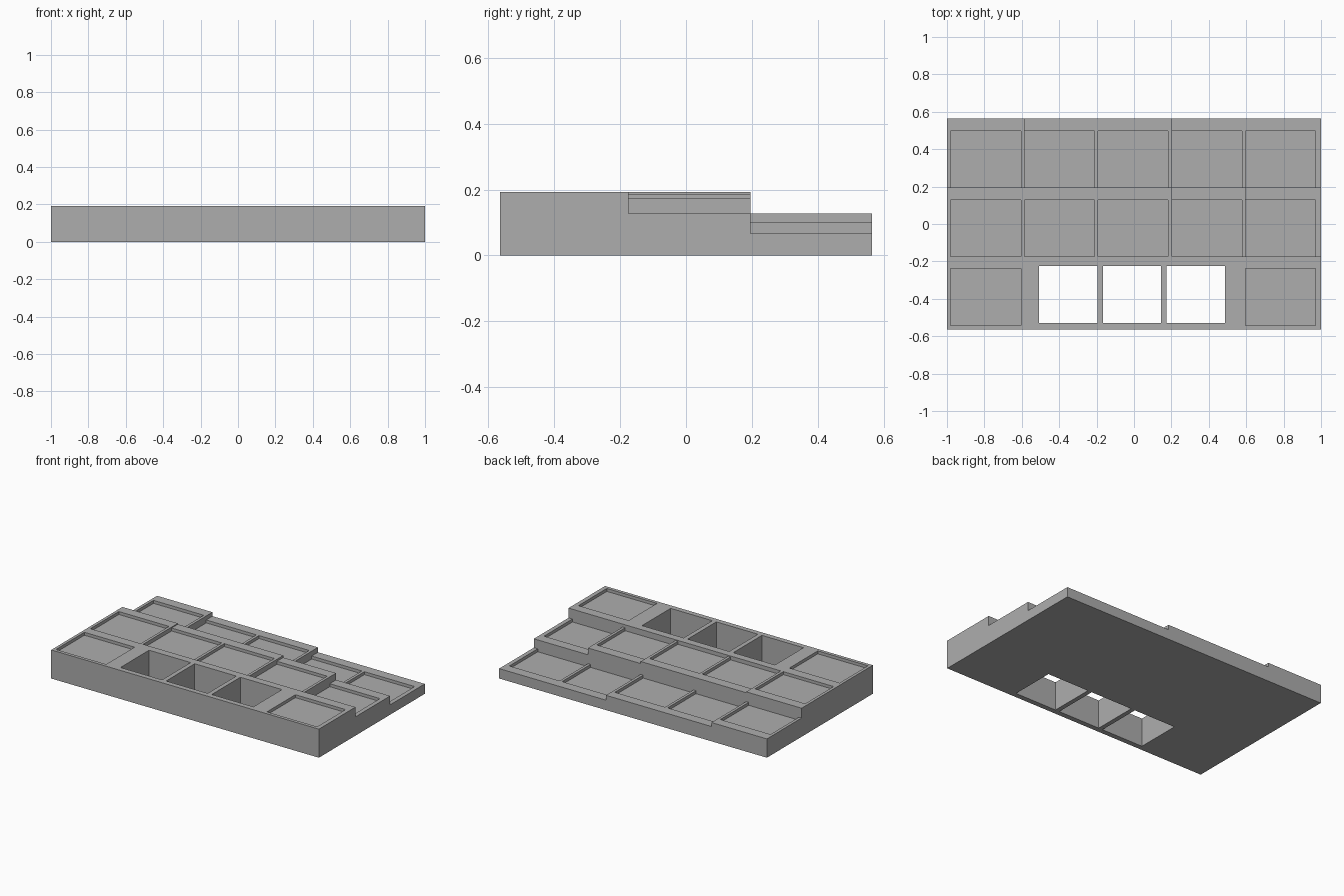
import bpy
import bmesh

cube = bpy.data.objects.get("Cube")
if cube:
    bpy.data.objects.remove(cube, do_unlink=True)

grey = bpy.data.materials.new("matte_grey")
grey.use_nodes = True
colour = (0.42, 0.42, 0.42, 1)
grey.diffuse_color = colour
grey.node_tree.nodes["Principled BSDF"].inputs["Base Color"].default_value = colour


def box(name, low, high):
    """Box object between two opposite corners."""
    bm = bmesh.new()
    bmesh.ops.create_cube(bm, size=1)
    for v in bm.verts:
        v.co = [lo if c < 0 else hi for c, lo, hi in zip(v.co, low, high)]
    mesh = bpy.data.meshes.new(name)
    bm.to_mesh(mesh)
    bm.free()
    mesh.materials.append(grey)
    obj = bpy.data.objects.new(name, mesh)
    bpy.context.collection.objects.link(obj)
    return obj


def cut(target, low, high):
    """Subtract a box from the target and discard the cutter."""
    cutter = box("cutter", low, high)
    cutter.hide_render = True
    mod = target.modifiers.new("cut", "BOOLEAN")
    mod.operation = "DIFFERENCE"
    mod.solver = "EXACT"
    mod.object = cutter
    bpy.context.view_layer.objects.active = target
    bpy.ops.object.modifier_apply(modifier=mod.name)
    bpy.data.objects.remove(cutter, do_unlink=True)


TOP = 0.193
DEPTH = 0.02
BEYOND = 1.2
columns = [-0.98 + 0.394 * i for i in range(5)]
middle_y, back_y = -0.175, 0.195
middle_heights = [TOP, 0.187, 0.187, 0.173, 0.127]
back_heights = [0.127, 0.1, 0.1, 0.067, 0.067]

tray = box("stepped_tray", (-1, -0.565, 0), (1, 0.565, TOP))

# Terraces: each step runs on to the +x end and the back
for row_y, heights in ((middle_y, middle_heights), (back_y, back_heights)):
    level = TOP
    for i, height in enumerate(heights):
        if height < level:
            start = columns[i] if i else -BEYOND
            cut(tray, (start, row_y, height), (BEYOND, BEYOND, 1))
            level = height

# Shallow square pockets, with a plain ledge behind each one
pockets = [(columns[i], -0.542, TOP) for i in (0, 4)]
for i, x in enumerate(columns):
    pockets.append((x, middle_y, middle_heights[i]))
    pockets.append((x, back_y, back_heights[i]))
for x, y, z in pockets:
    cut(tray, (x, y, z - DEPTH), (x + 0.375, y + 0.303, z + 0.004))

# Three square shafts through the front row
for i in range(3):
    x = -0.507 + 0.341 * i
    cut(tray, (x, -0.53, -1), (x + 0.311, -0.225, 1))
